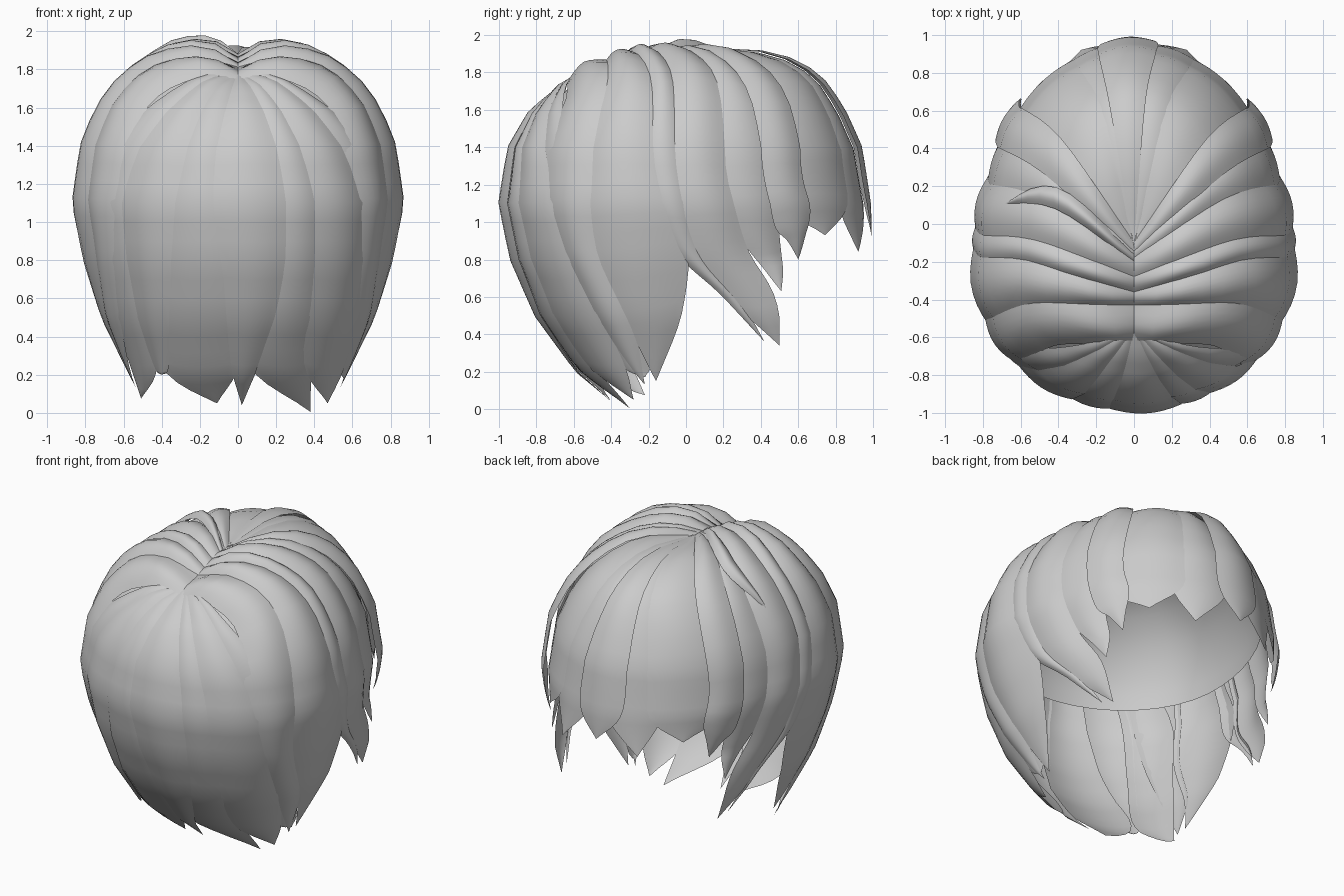
import bpy, bmesh, math
from mathutils import Vector

if "Cube" in bpy.data.objects:
    bpy.data.objects.remove(bpy.data.objects["Cube"])

# Head envelope: height, half width, reach towards -y, reach towards +y
YC = -0.22
RINGS = [(-.3, .30, .06, 2.0), (0, .47, .13, 2.0), (.2, .57, .37, 2.0), (.5, .71, .59, 1.65),
         (.8, .80, .72, 1.22), (1.1, .86, .78, 1.20), (1.4, .82, .73, 1.15),
         (1.6, .74, .62, 1.06), (1.75, .63, .48, .96), (1.85, .51, .35, .85),
         (1.92, .37, .16, .69), (1.955, .2, .06, .46), (1.97, .06, .01, .25)]
CENTRE = Vector((0, -.1, 1.0))

hair = bpy.data.materials.new("hair grey")
hair.diffuse_color = (.6, .6, .6, 1)
hair.use_nodes = True
hair.node_tree.nodes["Principled BSDF"].inputs["Base Color"].default_value = hair.diffuse_color


def radii(z):
    z = min(max(z, -.3), 1.97)
    for a, b in zip(RINGS, RINGS[1:]):
        if z <= b[0]:
            t = (z - a[0]) / (b[0] - a[0])
            return [a[i] + t * (b[i] - a[i]) for i in (1, 2, 3)]


def inside(p):
    if p.z > 1.97:
        return False
    w, back, front = radii(p.z)
    r = front if p.y > YC else back
    return (p.x / w) ** 2 + ((p.y - YC) / r) ** 2 < 1


def push(p, offset=0.0):
    """Move a point radially onto the envelope, with a groove at the parting."""
    d = (p - CENTRE).normalized()
    lo, hi = 0.0, 2.0
    for _ in range(24):
        mid = (lo + hi) / 2
        if inside(CENTRE + d * mid):
            lo = mid
        else:
            hi = mid
    q = CENTRE + d * (lo + offset)
    if q.z > 1.5:
        fade = math.exp(-5 * q.y) if q.y > 0 else max(0, min(1, (q.y + .85) / .4))
        q.z -= .07 * math.exp(-(q.x / .12) ** 2) * fade
    return q


def root(y):
    return Vector((0, y, 1.93 if y > -.5 else 1.85))


def side(y, z):
    w, back, front = radii(z)
    r = front if y > YC else back
    return Vector((w * math.sqrt(max(0, 1 - ((y - YC) / r) ** 2)), y, z))


def rear(x, z):
    w, back, _ = radii(z)
    return Vector((x, YC - back * math.sqrt(max(0, 1 - (x / w) ** 2)), z))


def fringe(x, z):
    w, _, front = radii(z)
    return Vector((x, YC + front * math.sqrt(max(0, 1 - (x / w) ** 2)), z))


def spline(pts, per=5):
    """Smooth curve through the points."""
    e = [pts[0] * 2 - pts[1]] + pts + [pts[-1] * 2 - pts[-2]]
    out = []
    for i in range(1, len(e) - 2):
        a, b, c, d = e[i - 1:i + 3]
        for k in range(per):
            t = k / per
            out.append(.5 * (2 * b + (c - a) * t + (2 * a - 5 * b + 4 * c - d) * t * t
                             + (3 * b - a - 3 * c + d) * t ** 3))
    return out + [pts[-1]]


def make_object(name, rows, closed=False):
    bm = bmesh.new()
    grid = [[bm.verts.new(p) for p in r] for r in rows]
    n = len(rows[0])
    for a, b in zip(grid, grid[1:]):
        for j in range(n if closed else n - 1):
            k = (j + 1) % n
            bm.faces.new((a[j], a[k], b[k], b[j]))
    bmesh.ops.remove_doubles(bm, verts=bm.verts, dist=.0005)
    bm.normal_update()
    if sum(f.normal.dot(f.calc_center_median() - CENTRE) * f.calc_area() for f in bm.faces) < 0:
        bmesh.ops.reverse_faces(bm, faces=bm.faces)
    for f in bm.faces:
        f.smooth = True
    me = bpy.data.meshes.new(name)
    bm.to_mesh(me)
    bm.free()
    me.materials.append(hair)
    ob = bpy.data.objects.new(name, me)
    bpy.context.collection.objects.link(ob)


def lock(name, left, right, tip, lift=0.0, bulge=.035, mirror=False, cols=8, ramp=30, under=.07):
    """A bowed sheet of hair between two edges that meet at a tip."""
    rows = []
    L, R = spline(left + [tip]), spline(right + [tip])
    for i, (a, b) in enumerate(zip(L, R)):
        u = i / (len(L) - 1)
        row = []
        for j in range(cols + 1):
            v = -under + (1.07 + under) * j / cols
            bow = bulge * math.sin(math.pi * v) * (1 - .5 * u) * min(1, u * ramp)
            h = (lift * min(1, u * 3) + bow - .018) * (1 - u ** 6)
            p = push(a.lerp(b, v), h)
            if mirror:
                p.x = -p.x
            p.z = max(p.z, 0)
            row.append(p)
        rows.append(row)
    make_object(name, rows)


# Side locks, both sides of the parting: root y, then (y, z) down each edge, tip, lift
E1 = [(-.42, 1.78), (-.5, 1.3), (-.48, .85), (-.3, .45)]
SIDES = [
    (-.64, [(-.64, 1.68), (-.74, 1.3), (-.66, .85), (-.45, .45)], -.46, E1, (-.22, .13), .008),
    (-.44, E1, -.36, [(-.2, 1.8), (-.15, 1.3), (-.02, .9), (-.04, .5)], (-.16, .15), .01),
    (-.36, [(-.2, 1.8), (-.2, 1.3), (-.08, .88), (.2, .6)],
     -.27, [(-.08, 1.83), (-.02, 1.3), (.08, .85), (.29, .58)], (.42, .36), 0),
    (-.27, [(-.08, 1.83), (-.06, 1.3), (.04, .88), (.24, .6)],
     -.16, [(.13, 1.83), (.2, 1.3), (.3, .9), (.46, .61)], (.5, .34), .01),
    (-.18, [(.13, 1.83), (.2, 1.3), (.3, .95), (.43, .75)],
     -.12, [(.3, 1.8), (.46, 1.3), (.5, .95), (.52, .78)], (.51, .63), 0),
    (-.15, [(.28, 1.8), (.41, 1.3), (.47, 1.0), (.54, .9)],
     -.10, [(.44, 1.8), (.59, 1.3), (.64, 1.05), (.62, .92)], (.6, .8), .04),
]
for m, s in ((False, "right"), (True, "left")):
    for i, (ya, ea, yb, eb, tip, lift) in enumerate(SIDES):
        lock(f"{s}_side_lock_{i + 1}", [root(ya)] + [side(*p) for p in ea],
             [root(yb)] + [side(*p) for p in eb], side(*tip), lift,
             bulge=.03 if i < 4 else .02, mirror=m)

# Long locks down the -y side: x of each seam at four heights
HEIGHTS = (1.65, 1.2, .7, .25)
SEAMS = [(-.42, -.74, -.70, -.57), (-.3, -.57, -.55, -.44), (-.17, -.33, -.37, -.37),
         (-.04, -.1, -.04, -.02), (.1, .22, .22, .1), (.2, .41, .43, .38),
         (.33, .62, .66, .56), (.43, .77, .72, .6)]
TIPS = [(-.51, .07), (-.4, .2), (-.11, .05), (.02, .04), (.38, .005), (.47, .05), (.57, .15)]
edges = [[root(-.56)] + [rear(x, z) for x, z in zip(s, HEIGHTS)] for s in SEAMS]
for i, tip in enumerate(TIPS):
    lock(f"long_lock_{i + 1}", edges[i], edges[i + 1], rear(*tip),
         lift=.01 * (i % 2), bulge=.018, ramp=3, under=.15)

# Short fringe on the +y side: x of each edge at three heights
FRINGE = [("centre", (-.12, -.17, -.16), (.05, .1, .1), (-.02, .92), .018, (False,)),
          ("inner", (.03, .06, .08), (.2, .35, .38), (.28, .84), -.015, (False, True)),
          ("outer", (.18, .32, .36), (.38, .62, .66), (.5, .93), -.005, (False, True))]
for name, a, b, tip, lift, sides in FRINGE:
    for m in sides:
        ea, eb = ([root(y)] + [fringe(x, z) for x, z in zip(e, (1.82, 1.4, 1.1))]
                  for e, y in ((a, -.12), (b, -.1)))
        lock(f"{name}_fringe_{'left' if m else 'right'}", ea, eb, fringe(*tip), lift,
             bulge=.018, mirror=m, ramp=3)

# Loose strand near the crown
lock("loose_strand", [Vector((0, -.2, 1.95)), Vector((-.4, .08, 1.85))],
     [Vector((0, -.15, 1.95)), Vector((-.4, .18, 1.85))], Vector((-.77, .12, 1.67)), lift=.03)

# Inner cap under the locks
cap = []
for i in range(13):
    ring = []
    for j in range(40):
        t = math.tau * j / 40
        low = math.radians(16)
        f = low + (math.pi / 2 - low) * i / 12
        d = Vector((math.cos(t) * math.cos(f), math.sin(t) * math.cos(f), math.sin(f)))
        ring.append(CENTRE + (push(CENTRE + d) - CENTRE) * .94)
    cap.append(ring)
make_object("inner_cap", cap, closed=True)
